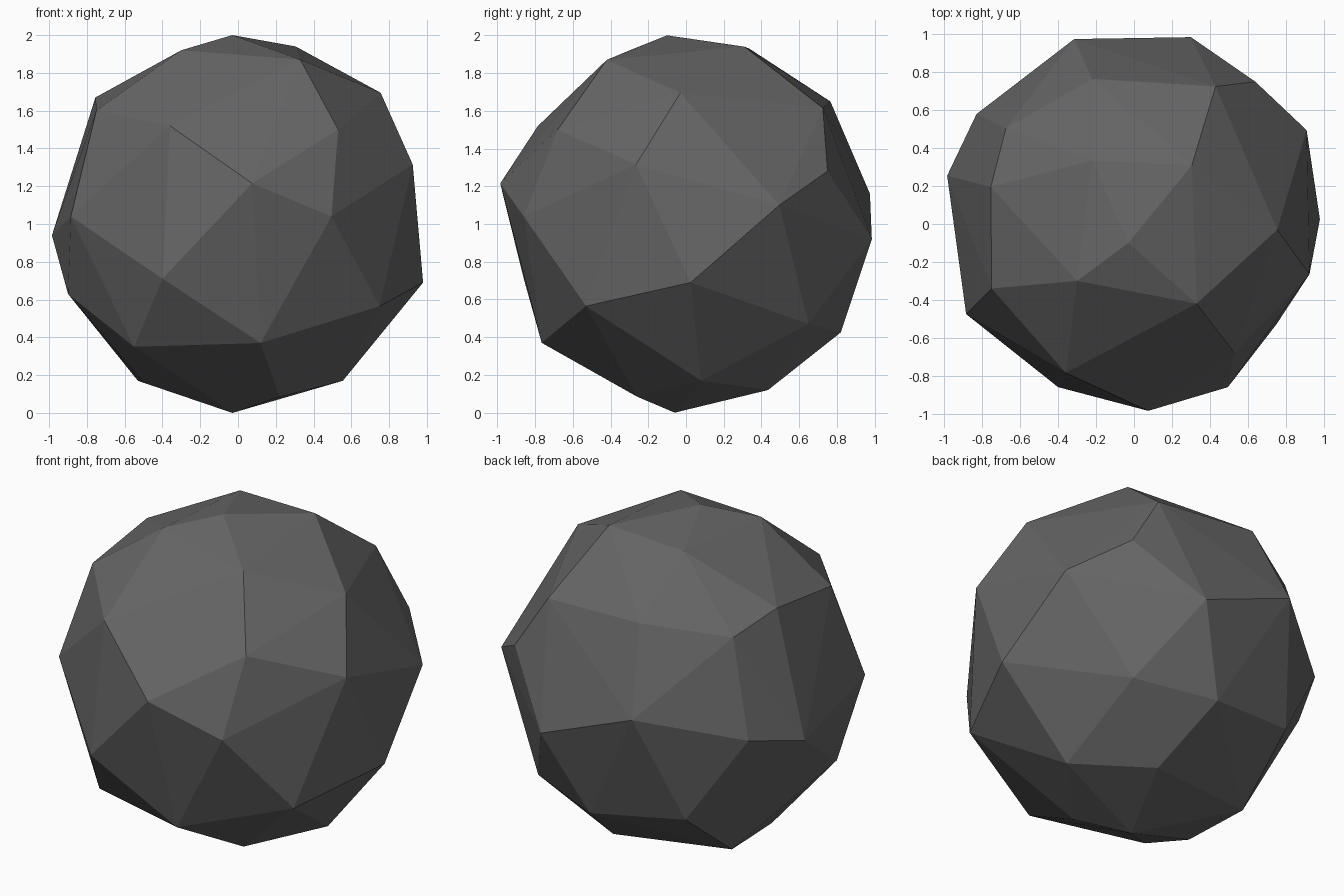
import bpy, bmesh

# Faceted boulder: corner points in rings from the crown down, wrapped in a convex hull
RINGS = {
    "crown": [(-.03, -.10, 2.0), (-.30, -.30, 1.92), (-.22, .335, 1.93), (.305, .31, 1.94), (.33, -.42, 1.87)],
    "shoulder": [(-.755, .195, 1.67), (-.75, -.34, 1.60), (-.675, .505, 1.585), (-.36, -.785, 1.52),
                 (.53, -.68, 1.50), (.755, -.03, 1.695), (-.22, .765, 1.65), (.43, .725, 1.615)],
    "waist": [(.075, -.985, 1.215), (.925, -.265, 1.315), (.495, -.86, 1.04), (-.885, -.475, 1.04),
              (-.985, .255, .94), (-.83, .58, 1.02), (-.315, .975, 1.16), (.30, .985, .92),
              (.64, .75, 1.28), (.91, .495, 1.10)],
    "belly": [(-.40, -.86, .71), (-.90, -.18, .63), (.98, .025, .69), (.75, -.53, .565), (-.55, -.56, .35),
              (.12, -.765, .37), (.55, .65, .47), (.08, .82, .425), (-.50, .72, .50)],
    "base": [(-.53, .31, .17), (-.50, -.12, .16), (.555, .08, .17), (.22, -.26, .085), (.19, .435, .12),
             (-.03, -.06, 0)],
}

bm = bmesh.new()
for ring in RINGS.values():
    for p in ring:
        bm.verts.new(p)
hull = bmesh.ops.convex_hull(bm, input=bm.verts[:])
loose = {v for v in bm.verts if not v.link_faces}
bmesh.ops.delete(bm, geom=list(loose), context='VERTS')
bmesh.ops.recalc_face_normals(bm, faces=bm.faces[:])

mesh = bpy.data.meshes.new("boulder")
bm.to_mesh(mesh)
bm.free()

# One dark grey stone colour, flat faces
stone = bpy.data.materials.new("dark grey stone")
stone.diffuse_color = (0.13, 0.13, 0.13, 1)
mesh.materials.append(stone)
boulder = bpy.data.objects.new("boulder", mesh)
bpy.context.collection.objects.link(boulder)
